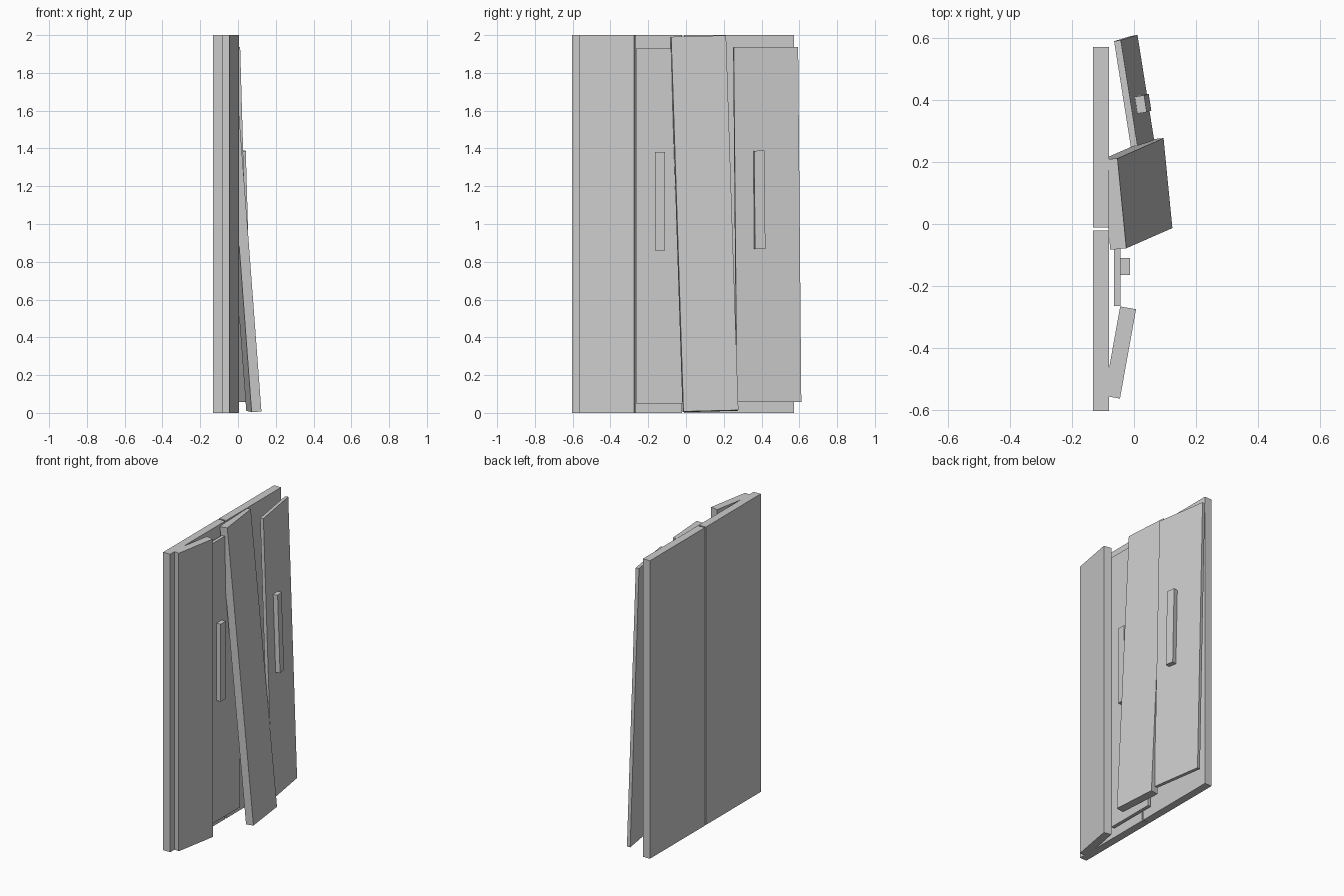
import bpy
from math import radians
from mathutils import Euler, Matrix, Vector

if "Cube" in bpy.data.objects:
    bpy.data.objects.remove(bpy.data.objects["Cube"])


def board(name, size, centre, rot=(0, 0, 0), parent_matrix=None):
    """Box with its size baked into the mesh, placed by centre and XYZ angles in degrees."""
    bpy.ops.mesh.primitive_cube_add(size=1)
    ob = bpy.context.object
    ob.name = name
    ob.data.transform(Matrix.Diagonal((*size, 1)))
    m = Matrix.Translation(Vector(centre)) @ Euler([radians(a) for a in rot]).to_matrix().to_4x4()
    ob.matrix_world = parent_matrix @ m if parent_matrix else m
    return m


def door(side, centre, rot=(0, 0, 0)):
    """Thin door with a vertical handle bar on its outer face."""
    m = board(side + "_door", (0.022, 0.345, 1.88), centre, rot)
    board(side + "_handle", (0.03, 0.055, 0.52), (0.026, -0.045, 0.13), (0, 0, 0), m)


# Two upright back panels with a narrow gap
for side, y in (("left", -0.313), ("right", 0.28)):
    board(side + "_back_panel", (0.052, 0.583, 2.0), (-0.106, y, 1.0))

# Doors: one flush, one hanging loose
door("left", (-0.054, -0.0925, 0.99))
door("right", (0.0005, 0.430, 0.997), (0.25, -1.7, 9))

# Loose planks: one turned upright, one leaning across the doors
board("upright_plank", (0.052, 0.293, 2.0), (-0.045, -0.415, 1.0), (0, 0, -10.2))
board("leaning_plank", (0.052, 0.292, 1.99), (0.0095, 0.097, 1.001), (1.46, -4.45, 5.5))
